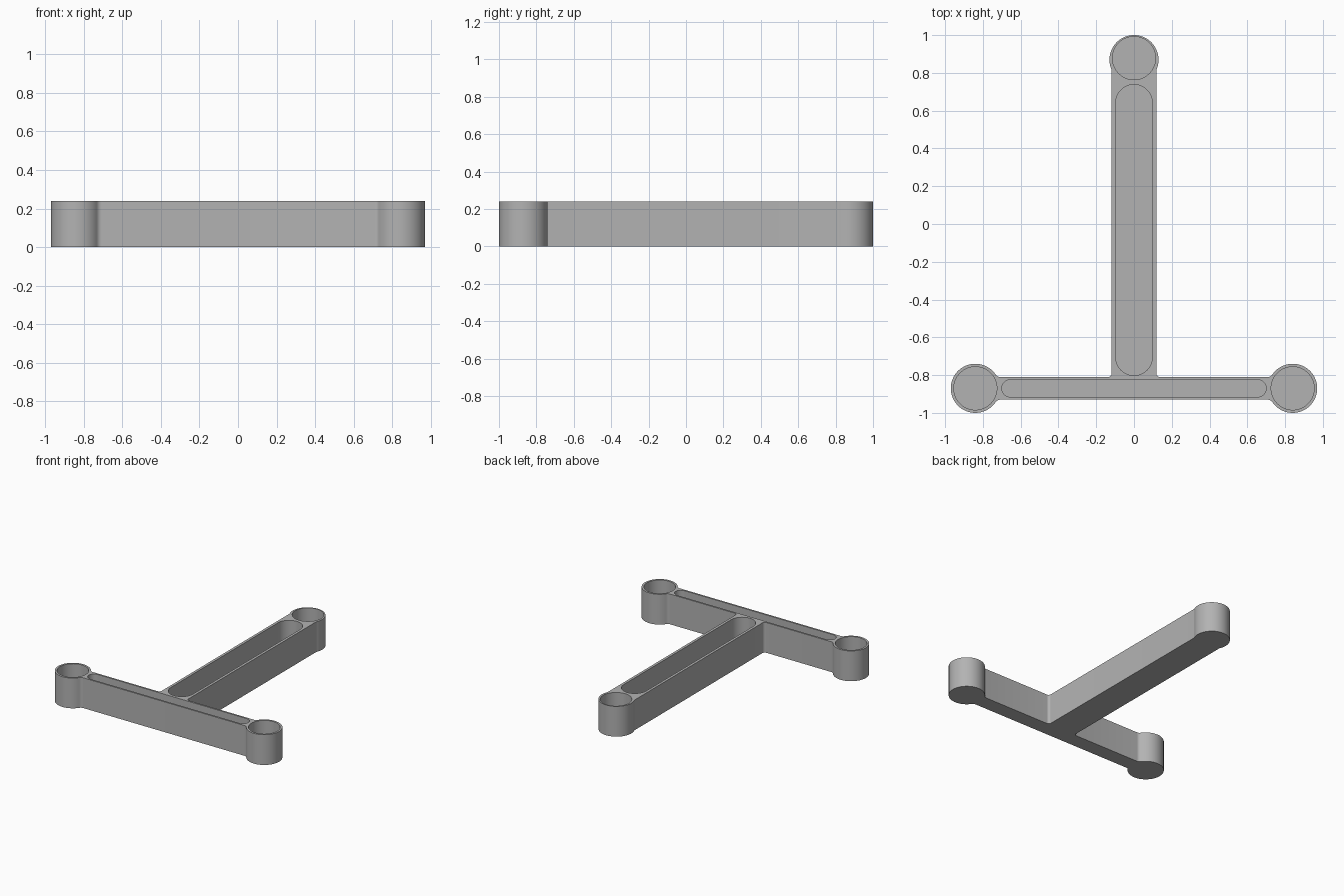
import bpy
import bmesh
from math import atan2, asin, cos, sin, sqrt, pi, radians

if "Cube" in bpy.data.objects:
    bpy.data.objects.remove(bpy.data.objects["Cube"], do_unlink=True)

HEIGHT, FLOOR = 0.24, 0.02
CUP_R, HOLE_R = 0.13, 0.114
CUP_X, BAR_Y, BAR_HALF = 0.84, -0.87, 0.06
STEM_Y, STEM_HALF = 0.87, 0.118
FILLET, CORNER = 0.03, 0.02


def arc(cx, cy, r, start, end, steps):
    """Points along an arc, angles in radians."""
    angles = [start + (end - start) * i / steps for i in range(steps + 1)]
    return [(cx + r * cos(a), cy + r * sin(a)) for a in angles]


def slot(cx, cy, half_x, half_y):
    """Round-ended slot outline along its longer side."""
    r = min(half_x, half_y)
    dx, dy = half_x - r, half_y - r
    turn = 0 if dy > 0 else -pi / 2
    return (arc(cx + dx, cy + dy, r, turn, turn + pi, 24)
            + arc(cx - dx, cy - dy, r, turn + pi, turn + 2 * pi, 24))


def circle(cx, cy, r):
    return arc(cx, cy, r, 0, 2 * pi, 64)[:-1]


def t_outline():
    """Outer outline: right half from filleted arcs, then mirrored."""
    reach = CUP_R + FILLET
    a = asin((BAR_HALF + FILLET) / reach)
    fx = CUP_X - reach * cos(a)
    off = BAR_HALF + FILLET
    sx = STEM_HALF + FILLET
    drop = sqrt(reach ** 2 - sx ** 2)
    b = atan2(drop, sx)
    half = arc(fx, BAR_Y - off, FILLET, pi / 2, a, 6)
    half += arc(CUP_X, BAR_Y, CUP_R, pi + a, 3 * pi - a, 56)[1:]
    half += arc(fx, BAR_Y + off, FILLET, -a, -pi / 2, 6)[1:]
    half += arc(STEM_HALF + CORNER, BAR_Y + BAR_HALF + CORNER, CORNER,
                -pi / 2, -pi, 8)
    half += arc(sx, STEM_Y - drop, FILLET, pi, pi - b, 6)
    half += arc(0, STEM_Y, CUP_R, -b, pi / 2, 32)[1:]
    return half + [(-x, y) for x, y in reversed(half[:-1])]


def add_wall(bm, points, z):
    """Vertical wall from the rim down to a flat face at z; returns rim edges."""
    top = [bm.verts.new((x, y, HEIGHT)) for x, y in points]
    low = [bm.verts.new((x, y, z)) for x, y in points]
    for i in range(len(top)):
        j = (i + 1) % len(top)
        bm.faces.new((top[i], low[i], low[j], top[j]))
    bm.faces.new(low)
    return [bm.edges.get((top[i], top[i - 1])) for i in range(len(top))]


# Outer body, three round cups and two long pockets
bm = bmesh.new()
rim = add_wall(bm, t_outline(), 0)
pockets = [circle(-CUP_X, BAR_Y, HOLE_R), circle(CUP_X, BAR_Y, HOLE_R),
           circle(0, 0.878, HOLE_R),
           slot(0, BAR_Y, 0.7, 0.046), slot(0, -0.032, 0.097, 0.77)]
for outline in pockets:
    rim += add_wall(bm, outline, FLOOR)

# Flat top rim around all the openings
bmesh.ops.triangle_fill(bm, edges=rim, use_beauty=True, use_dissolve=False,
                        normal=(0, 0, 1))
bmesh.ops.recalc_face_normals(bm, faces=bm.faces)
mesh = bpy.data.meshes.new("t_frame")
bm.to_mesh(mesh)
bm.free()
frame = bpy.data.objects.new("t_frame", mesh)
bpy.context.collection.objects.link(frame)

# Plain grey
grey = bpy.data.materials.new("plain grey")
grey.use_nodes = True
colour = (0.45, 0.45, 0.45, 1)
grey.diffuse_color = colour
grey.node_tree.nodes["Principled BSDF"].inputs["Base Color"].default_value = colour
mesh.materials.append(grey)

bpy.context.view_layer.objects.active = frame
frame.select_set(True)
bpy.ops.object.shade_smooth_by_angle(angle=radians(30))
